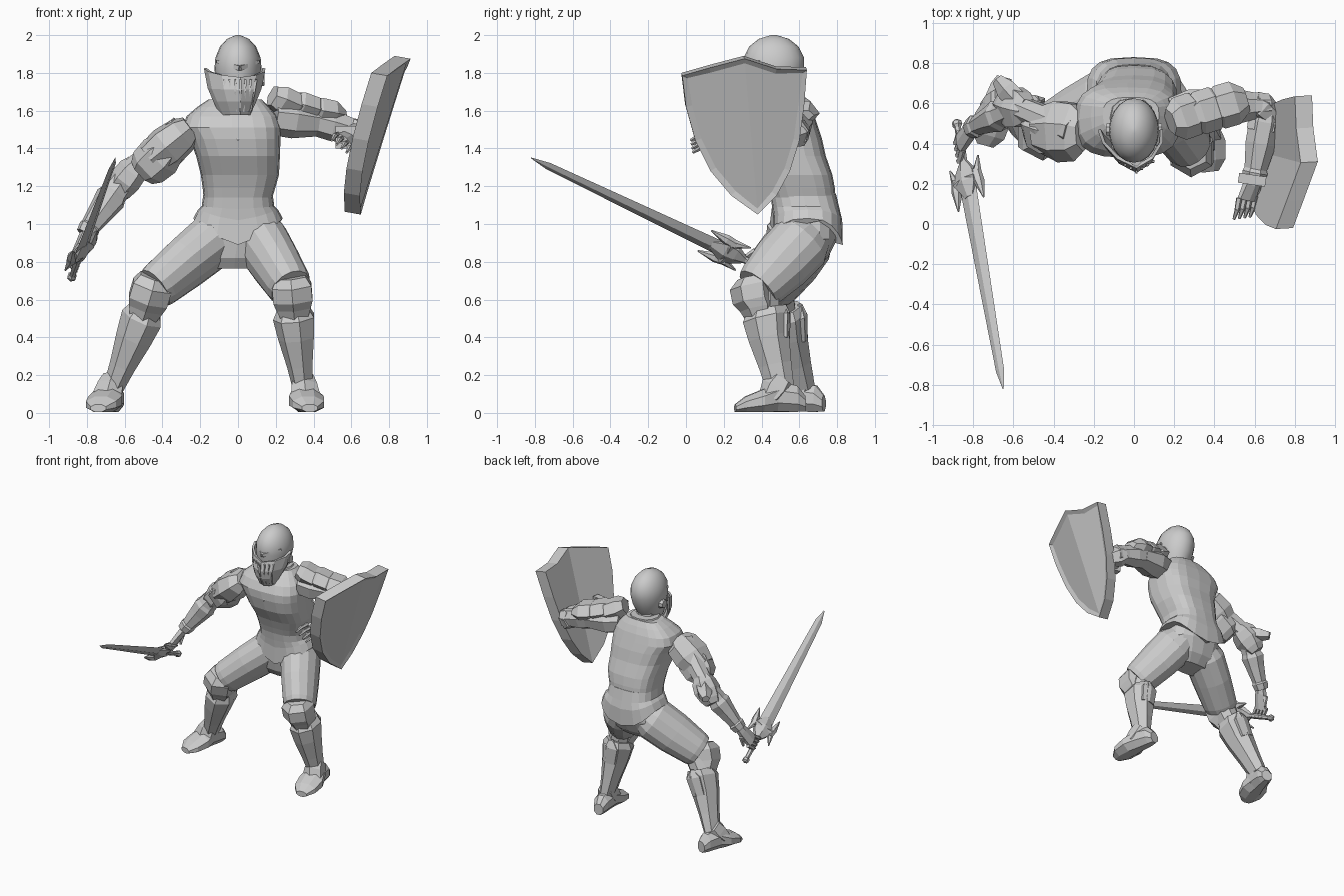
import bpy, bmesh
from math import cos, sin, pi
from mathutils import Vector as V


def make(name, verts, faces, smooth=False):
    me = bpy.data.meshes.new(name)
    me.from_pydata([tuple(v) for v in verts], [], faces)
    bm = bmesh.new()
    bm.from_mesh(me)
    bmesh.ops.recalc_face_normals(bm, faces=bm.faces)
    for f in bm.faces:
        f.smooth = smooth
    bm.to_mesh(me)
    bm.free()
    ob = bpy.data.objects.new(name, me)
    bpy.context.collection.objects.link(ob)
    return ob


def loft(name, rings, smooth=False):
    n = len(rings[0])
    faces = [(r * n + i, r * n + (i + 1) % n, (r + 1) * n + (i + 1) % n, (r + 1) * n + i)
             for r in range(len(rings) - 1) for i in range(n)]
    faces += [tuple(range(n)), tuple(range(len(rings) * n - n, len(rings) * n))]
    return make(name, [v for r in rings for v in r], faces, smooth)


def spow(c, e):
    return (1 if c > 0 else -1) * abs(c) ** e


def stack(name, rows, n=16, e=0.85, smooth=False):
    """Loft of level rings: x, y, z, rx, ry."""
    return loft(name, [[V((x + rx * spow(cos(2 * pi * i / n), e), y + ry * spow(sin(2 * pi * i / n), e), z))
                        for i in range(n)] for x, y, z, rx, ry in rows], smooth)


def limb(name, a, b, prof, n=8, side=(1, 0, 0)):
    """Loft along a line: t, half width, half depth, optional depth offset."""
    a, b = V(a), V(b)
    ax = (b - a).normalized()
    u = V(side)
    u = (u - ax * u.dot(ax)).normalized()
    w = ax.cross(u)
    rings = []
    for p in prof:
        c = a.lerp(b, p[0]) + w * (p[3] if len(p) > 3 else 0)
        rings.append([c + u * p[1] * cos(2 * pi * (i + .5) / n) + w * p[2] * sin(2 * pi * (i + .5) / n)
                      for i in range(n)])
    return loft(name, rings)


# torso, widening to the chest and leaning forward
stack("torso", [(0, .62, 1.14, .182, .172), (.005, .61, 1.19, .192, .178), (.01, .59, 1.26, .207, .185),
                (0, .545, 1.36, .222, .195), (-.015, .525, 1.45, .24, .195), (-.033, .515, 1.51, .26, .185),
                (-.033, .52, 1.57, .24, .16), (-.025, .53, 1.62, .19, .125), (-.015, .54, 1.66, .14, .09)], 20, .68)
# coat skirt with pointed front and low back hem
n = 20
rings = []
for y, z, rx, ry, hem in ((.62, 1.16, .183, .174, 0), (.635, 1.08, .195, .178, .1), (.645, 1.02, .225, .182, .4),
                          (.645, .89, .275, .185, 1)):
    ring = []
    for i in range(n):
        c, s = cos(2 * pi * i / n), sin(2 * pi * i / n)
        lift = .14 * abs(c) if s < 0 else .14 * abs(c) ** 1.5
        k = 1 - .14 * hem * abs(c)
        ring.append(V((rx * k * spow(c, .72), y + ry * spow(s, .72), z + lift * hem)))
    rings.append(ring)
loft("coat_skirt", rings)
# hips with a low arched crotch
stack("hips", [(-.02, .61, .765, .15, .08), (-.015, .62, .82, .2, .13), (0, .635, .92, .225, .165), (0, .64, 1.06, .19, .16)])
# neck, collar and pointed collar flap
stack("neck", [(-.005, .5, 1.55, .09, .09), (0, .48, 1.72, .075, .08)], 10)
stack("collar", [(-.015, .52, 1.58, .15, .13), (-.01, .52, 1.63, .125, .11), (-.01, .53, 1.67, .105, .095)], 12)
make("collar_flap", [(-.1, .4, 1.6), (.08, .4, 1.6), (.0, .325, 1.44), (-.1, .44, 1.6), (.08, .44, 1.6), (0, .38, 1.44)],
     [(0, 1, 2), (5, 4, 3), (0, 3, 4, 1), (1, 4, 5, 2), (2, 5, 3, 0)])

# head dome
stack("helmet_dome", [(0, .42, 1.58, .05, .06), (0, .44, 1.65, .085, .11), (0, .46, 1.75, .115, .145),
                      (0, .465, 1.82, .125, .16), (0, .465, 1.88, .12, .16), (0, .465, 1.94, .095, .13),
                      (0, .465, 1.98, .058, .08), (0, .465, 2.0, .012, .015)], 20, 1, True)
# visor sheet wrapped round the lower face, turned a little to one side
rows = [(1.825, .155, .47, .285, -.05), (1.72, .135, .44, .262, -.01), (1.65, .105, .41, .275, 0), (1.58, .07, .40, .315, 0)]
cols = [(-1, 0), (-.92, .35), (-.55, .75), (0, 1), (.55, .75), (.92, .35), (1, 0)]
turn = .03
vs = [V((w * a - .018 + turn * t, s + (f - s) * t, z + dip * t)) for z, w, s, f, dip in rows for a, t in cols]
visor = make("visor", vs, [(r * 7 + i, r * 7 + i + 1, r * 7 + i + 8, r * 7 + i + 7) for r in range(3) for i in range(6)])
sol = visor.modifiers.new("thickness", "SOLIDIFY")
sol.thickness, sol.offset = .016, 0
# visor bars, brow and ear discs
for i in range(-3, 4):
    x, y = .028 * i, .254 + .017 * abs(i)
    limb("visor_bar", (x + .012, y + .006, 1.765), (x * .65 + .012, y + .04, 1.595),
         [(0, .008, .008), (.35, .008, .016, .01), (1, .006, .008)], 4)
for s in (-1, 1):
    limb("brow", (.01, .295, 1.825), (s * .11, .39, 1.86), [(0, .018, .015), (1, .01, .01)], 4, (0, 0, 1))
    limb("ear_disc", (s * .1, .47, 1.76), (s * .14, .47, 1.76), [(0, .04, .04), (1, .03, .03)], 8, (0, 1, 0))

# legs: hip, knee, ankle, heel, toe
legs = [((.11, .635, .93), (.28, .38, .66), (.345, .5, .13), (.335, .63, 0), (.38, .26, 0)),
        ((-.11, .635, .93), (-.44, .46, .66), (-.66, .61, .13), (-.645, .73, 0), (-.74, .39, 0))]
for hip, knee, ankle, heel, toe in legs:
    limb("trouser_leg", hip, knee, [(-.15, .1, .12), (.1, .145, .165), (.5, .135, .16), (.92, .122, .135), (1, .112, .125)], 14)
    limb("knee_joint", V(hip).lerp(V(knee), .85), V(knee).lerp(V(ankle), .25), [(0, .08, .08), (1, .085, .09)])
    up, low = V(knee) + V((0, -.03, .06)), V(knee).lerp(V(ankle), .3) + V((0, -.02, 0))
    limb("knee_guard", up, low, [(0, .09, .08), (.2, .12, .12, .01), (.55, .12, .115, .015), (.75, .105, .1), (1, .08, .08)], 6)
    limb("greave", V(knee).lerp(V(ankle), .22), ankle, [(0, .09, .11, -.02), (.1, .115, .13, -.01), (.35, .1, .112),
                                                        (.7, .072, .09), (1, .055, .075)], 7)
    limb("greave_back_point", V(knee).lerp(V(ankle), .16) + V((0, .12, 0)), V(knee).lerp(V(ankle), .5) + V((0, .08, 0)),
         [(0, .012, .012), (.3, .07, .035), (1, .06, .03)], 6)
    limb("boot", heel, toe, [(0, .04, .045, .05), (.12, .06, .075, .075), (.4, .075, .085, .085), (.6, .1, .065, .065),
                             (.85, .09, .045, .045), (1, .045, .022, .025)])
    limb("boot_ankle_plate", V(ankle) + V((0, .01, .05)), V(heel).lerp(V(toe), .5) + V((0, 0, .08)),
         [(0, .062, .072), (.5, .078, .085), (1, .088, .065)], 6)


def hand(wrist, knuckle, side, d1, d2):
    wrist, k, side, d1, d2 = V(wrist), V(knuckle), V(side).normalized(), V(d1).normalized(), V(d2).normalized()
    limb("palm", wrist, k, [(-.1, .035, .03), (.3, .05, .03), (1, .06, .022)], 6, side)
    for i in range(4):
        base = k + side * (i - 1.5) * .034
        mid = base + d1 * .05
        limb("finger", base, mid, [(-.3, .015, .018), (1, .013, .015)], 5, side)
        limb("fingertip", mid, mid + d2 * .05, [(-.2, .014, .015), (1, .007, .008)], 5, side)
    t = wrist.lerp(k, .4) + side * .05
    limb("thumb", t, t + (d1 + d2 * .3 + side * .5).normalized() * .075, [(0, .018, .018), (1, .009, .009)], 5, side)


# sword arm
sh, el, wr = V((-.3, .46, 1.5)), V((-.58, .58, 1.27)), V((-.8, .48, .96))
fy = (0, 1, 0)
limb("sword_shoulder_plate", (-.25, .46, 1.51), (-.46, .47, 1.34), [(0, .1, .07), (.2, .15, .1), (.6, .16, .115), (1, .12, .1)], 7, fy)
limb("sword_upper_arm_plate", (-.35, .45, 1.42), (-.51, .5, 1.27), [(0, .12, .09), (.4, .14, .12), (.8, .125, .11), (1, .08, .08)], 6, fy)
limb("sword_upper_arm", sh, el, [(0, .08, .08), (1, .065, .065)], 8, fy)
limb("sword_elbow_guard", (-.53, .56, 1.32), (-.66, .6, 1.15), [(0, .07, .06), (.2, .1, .08), (.5, .115, .085), (.8, .09, .075), (1, .06, .055)], 6, fy)
limb("sword_elbow_fin", (-.57, .6, 1.27), (-.68, .72, 1.24), [(0, .06, .06), (.6, .055, .05), (1, .03, .03)], 5)
limb("sword_forearm", el, wr, [(0, .065, .065), (.35, .07, .075), (.42, .082, .085), (.6, .066, .074), (.9, .048, .055),
                               (.93, .06, .06), (1.05, .05, .05)], 7, fy)

# sword: diamond blade, pronged guard, grip and pommel
tip, end = V((-.65, -.82, 1.35)), V((-.88, .5, .72))
ax = (end - tip).normalized()
w = V((-.7, -.33, -.62))
w = (w - ax * w.dot(ax)).normalized()
hand(wr, (-.865, .4, .83), ax, (-.2, -.7, -.5), (.5, .3, -.6))


def bar(name, a, b, prof):
    limb(name, a, b, [(t, p, p) for t, p in prof], 6, w)


a1, a2 = w * .055, ax.cross(w) * .016
blade = []
for t, k in ((0, .06), (.07, .5), (.77, 1)):
    c = tip.lerp(end, t)
    blade.append([c + a1 * k, c + a2 * k, c - a1 * k, c - a2 * k])
loft("sword_blade", blade)
g = tip.lerp(end, .79)
limb("guard_core", g - ax * .1, g + ax * .1, [(0, .03, .018), (.4, .08, .04), (.7, .065, .035), (1, .02, .02)], 6, w)
for s in (-1, 1):
    elbow = g + w * s * .07 - ax * .01
    bar("guard_arm", g, elbow, [(0, .035), (1, .03)])
    bar("guard_prong", elbow + ax * .03, elbow - ax * .13 + w * s * .02, [(0, .025), (.4, .028), (1, .004)])
    bar("guard_rear_prong", elbow, elbow + ax * .1 + w * s * .03, [(0, .028), (1, .004)])
bar("sword_grip", g, end, [(0, .018), (.5, .02), (1, .016)])
bar("sword_pommel", end - ax * .03, end + ax * .02, [(0, .012), (.4, .026), (.8, .024), (1, .01)])

# shield arm: overlapping shoulder plates, elbow, forearm
up = (0, 0, 1)
limb("shield_shoulder", (.19, .53, 1.57), (.45, .59, 1.54), [(0, .1, .1), (.4, .105, .12), (1, .075, .085)], 7, up)
for i in range(3):
    x = .19 + .1 * i
    limb("shoulder_plate", (x, .51 + .03 * i, 1.675 - .035 * i), (x + .17, .57 + .025 * i, 1.6 - .012 * i),
         [(-.05, .06, .07), (.2, .08, .11), (.65, .075, .11), (1, .03, .06)], 6, up)
limb("shield_upper_arm", (.4, .58, 1.55), (.67, .59, 1.48), [(0, .08, .09), (.4, .085, .09), (.7, .07, .07), (1, .07, .06)], 7, up)
limb("shield_elbow_guard", (.59, .62, 1.5), (.69, .53, 1.46), [(0, .06, .05), (.4, .085, .075), (1, .065, .06)], 6, up)
limb("shield_forearm", (.665, .58, 1.47), (.595, .22, 1.455), [(0, .06, .06), (.2, .075, .08), (.5, .072, .078), (.85, .052, .058),
                                                              (.9, .065, .065), (1, .055, .055)], 7, up)
hand((.595, .23, 1.455), (.56, .12, 1.44), (.75, .1, -.6), (-.15, -.8, -.1), (-.25, -.7, -.4))
for x, y in ((.645, .5), (.6, .23)):
    limb("shield_strap", (x - .08, y, 1.46), (x + .055, y - .02, 1.46), [(0, .085, .035), (1, .085, .035)], 4, up)

# heater shield with a centre ridge and a sunken panel
left = [(-.02, 1.785), (.0, 1.62), (.05, 1.44), (.13, 1.28), (.24, 1.15)]
right = [(.48, 1.15), (.55, 1.28), (.6, 1.44), (.625, 1.62), (.64, 1.815)]
loop = [(.31, 1.875), (.12, 1.825)] + left + [(.38, 1.05)] + right + [(.48, 1.82)]


def shield_x(y, z):
    d = .31 + .07 * (1.875 - z) / .83 - y
    return .65 + .32 * (z - 1.05) - (.28 * d if d > 0 else -.03 * d)


N = len(loop)
outer = [V((shield_x(y, z), y, z)) for y, z in loop]
inner = [p + V((-.085, -.005, .015)) for p in outer]
faces = [tuple(range(0, 8)), tuple(range(7, N)) + (0,)]
faces += [tuple(i + N for i in f[::-1]) for f in faces]
faces += [(i, (i + 1) % N, (i + 1) % N + N, i + N) for i in range(N)]
shield = make("shield", outer + inner, faces)
bm = bmesh.new()
bm.from_mesh(shield.data)
bm.faces.ensure_lookup_table()
bmesh.ops.inset_region(bm, faces=[bm.faces[0], bm.faces[1]], thickness=.03, depth=-.015)
bm.to_mesh(shield.data)
bm.free()
